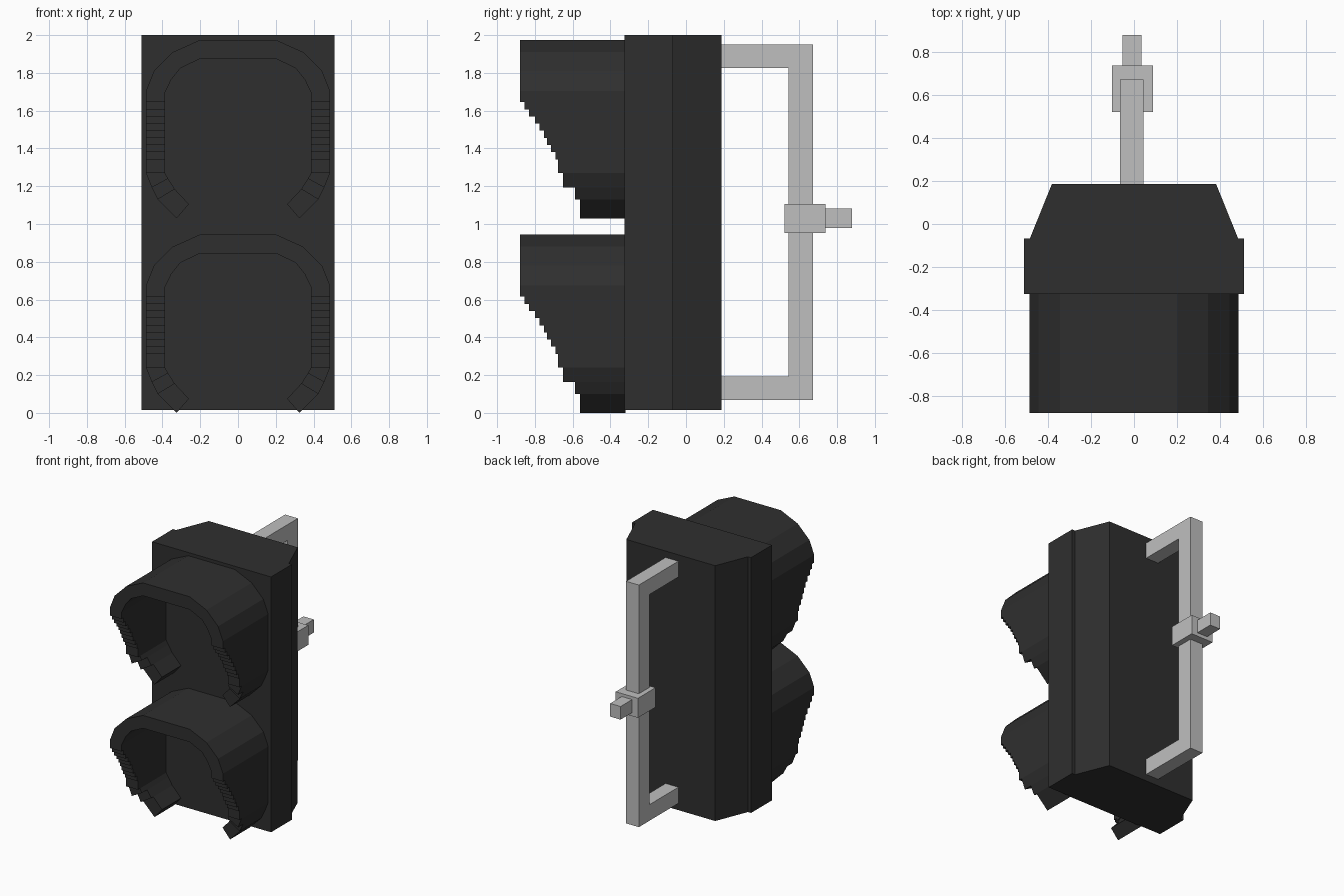
import bpy, bmesh

if "Cube" in bpy.data.objects:
    bpy.data.objects.remove(bpy.data.objects["Cube"])


def material(name, value):
    m = bpy.data.materials.new(name)
    m.diffuse_color = (value, value, value, 1)
    m.use_nodes = True
    m.node_tree.nodes["Principled BSDF"].inputs["Base Color"].default_value = m.diffuse_color
    return m


BLACK = material("housing_black", 0.028)
GREY = material("bracket_grey", 0.52)


def finish(name, bm, mat):
    bmesh.ops.recalc_face_normals(bm, faces=bm.faces)
    mesh = bpy.data.meshes.new(name)
    bm.to_mesh(mesh)
    bm.free()
    mesh.materials.append(mat)
    ob = bpy.data.objects.new(name, mesh)
    bpy.context.collection.objects.link(ob)
    return ob


def add_prism(bm, points, offset):
    """Extrude a closed outline of 3D points along an offset."""
    face = bm.faces.new([bm.verts.new(p) for p in points])
    res = bmesh.ops.extrude_face_region(bm, geom=[face], use_keep_orig=True)
    verts = [v for v in res["geom"] if isinstance(v, bmesh.types.BMVert)]
    bmesh.ops.translate(bm, verts=verts, vec=offset)


def prism(name, points, offset, mat):
    bm = bmesh.new()
    add_prism(bm, points, offset)
    return finish(name, bm, mat)


def box(name, x0, x1, y0, y1, z0, z1, mat):
    pts = [(x0, y0, z0), (x1, y0, z0), (x1, y1, z0), (x0, y1, z0)]
    return prism(name, pts, (0, 0, z1 - z0), mat)


# Housing: stepped and tapered towards the back
half = [(0.512, -0.325), (0.512, -0.068), (0.485, -0.068), (0.382, 0.187)]
outline = half + [(-x, y) for x, y in reversed(half)]
prism("housing", [(x, y, 0.015) for x, y in outline], (0, 0, 1.985), BLACK)

# Visor wall stations, top centre to lower tip: outer x, z, inner x, z, front y
stations = [
    (0.0, 1.975, 0.0, 1.875, -0.88),
    (0.2, 1.975, 0.2, 1.875, -0.88),
    (0.345, 1.91, 0.305, 1.825, -0.88),
    (0.445, 1.81, 0.353, 1.765, -0.88),
    (0.487, 1.705, 0.387, 1.695, -0.88),
]
# Straight sides step back evenly towards the bottom
side_depths = [-0.855, -0.83, -0.80, -0.775, -0.752, -0.735, -0.715, -0.69, -0.678]
for i, y in enumerate(side_depths):
    z = 1.645 - 0.0378 * i
    stations.append((0.487, z, 0.387, z, y))
# Curled lower tips
stations += [
    (0.487, 1.27, 0.387, 1.27, -0.652),
    (0.457, 1.193, 0.37, 1.24, -0.588),
    (0.425, 1.13, 0.335, 1.185, -0.562),
    (0.325, 1.03, 0.26, 1.105, -0.562),
]
BACK = -0.32


def visor(name, drop):
    bm = bmesh.new()
    for side in (1, -1):
        for a, b in zip(stations, stations[1:]):
            y = a[4]
            pts = [(side * x, y, z - drop) for x, z in
                   (a[0:2], b[0:2], b[2:4], a[2:4])]
            add_prism(bm, pts, (0, BACK - y, 0))
    # Remove walls shared by neighbouring segments of equal depth
    bmesh.ops.remove_doubles(bm, verts=bm.verts, dist=1e-4)
    return finish(name, bm, BLACK)


for label, drop in (("upper", 0.0), ("lower", 1.03)):
    visor(label + "_visor", drop)
    # Lens panel closing the back of the visor
    right = [(s[2], s[3]) for s in stations[1:5]] + [(0.387, 1.27), (0.31, 1.045)]
    ring = right + [(-x, z) for x, z in reversed(right)]
    prism(label + "_lens", [(x, -0.329, z - drop) for x, z in ring],
          (0, 0.008, 0), BLACK)

# Rear mounting bracket: one C-shaped bar
profile = [(0.18, 0.068), (0.672, 0.068), (0.672, 1.95), (0.18, 1.95),
           (0.18, 1.827), (0.543, 1.827), (0.543, 0.193), (0.18, 0.193)]
prism("mounting_bracket", [(-0.065, y, z) for y, z in profile], (0.11, 0, 0), GREY)

# Clamp around the bracket and its stub
box("clamp", -0.103, 0.088, 0.522, 0.738, 0.953, 1.105, GREY)
box("clamp_stub", -0.053, 0.036, 0.73, 0.88, 0.98, 1.082, GREY)
